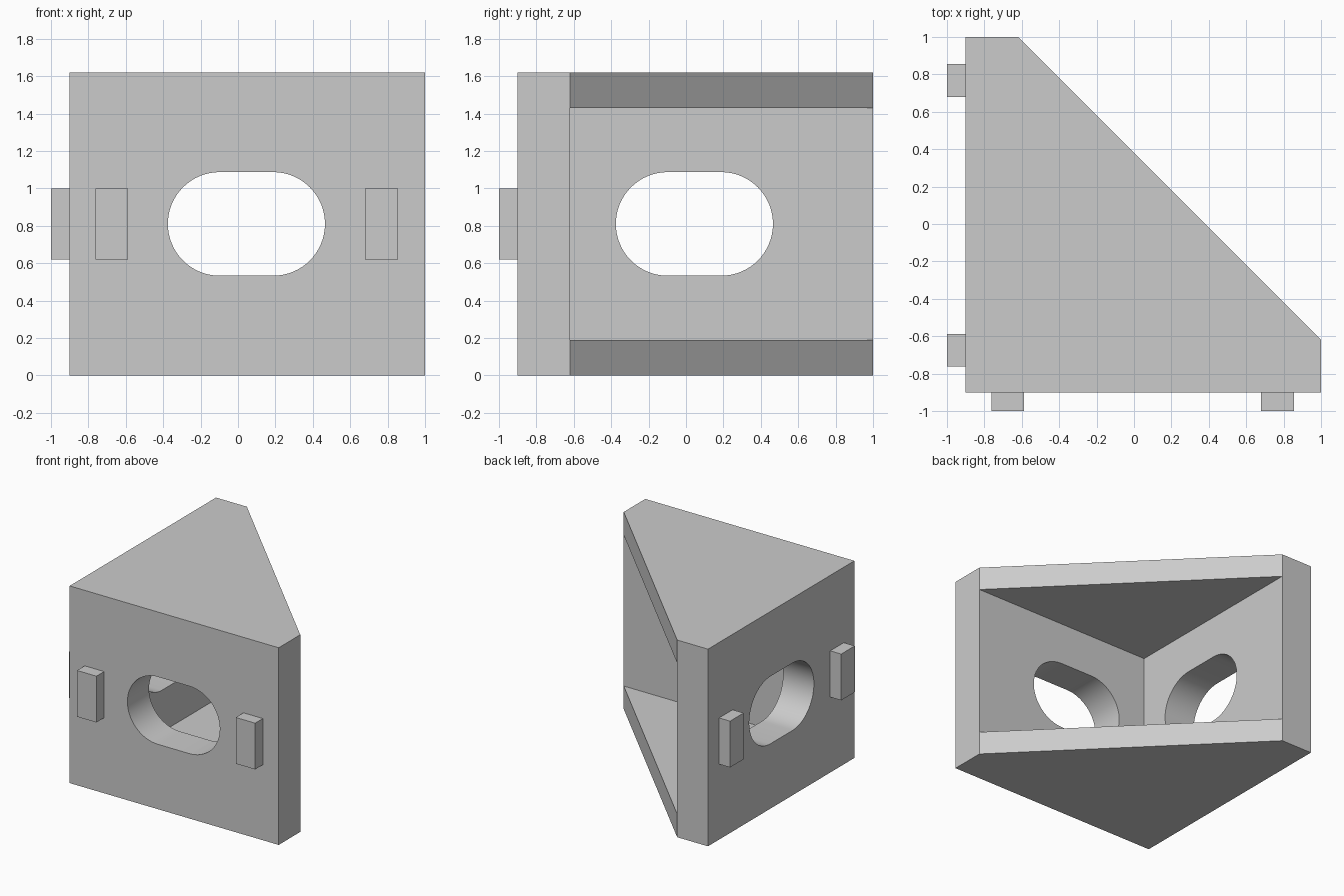
import bpy, bmesh, math
from mathutils import Vector

cube = bpy.data.objects.get("Cube")
if cube:
    bpy.data.objects.remove(cube, do_unlink=True)

grey = bpy.data.materials.new("light_grey")
grey.use_nodes = True
grey.diffuse_color = (0.6, 0.6, 0.6, 1)
grey.node_tree.nodes["Principled BSDF"].inputs["Base Color"].default_value = (0.6, 0.6, 0.6, 1)


def prism(name, points, sweep):
    """Extrude a flat outline along a vector."""
    bm = bmesh.new()
    face = bm.faces.new([bm.verts.new(p) for p in points])
    grown = bmesh.ops.extrude_face_region(bm, geom=[face])["geom"]
    bmesh.ops.translate(bm, vec=Vector(sweep),
                        verts=[v for v in grown if isinstance(v, bmesh.types.BMVert)])
    bmesh.ops.recalc_face_normals(bm, faces=bm.faces)
    mesh = bpy.data.meshes.new(name)
    bm.to_mesh(mesh)
    bm.free()
    mesh.materials.append(grey)
    obj = bpy.data.objects.new(name, mesh)
    bpy.context.collection.objects.link(obj)
    return obj


def place(along, across, z, side):
    """Wall coordinates to world; the side wall mirrors the front wall."""
    return (along, across, z) if side == "front" else (across, along, z)


OUT, IN, END = -0.9, -0.62, 1.0
HEIGHT, PLATE = 1.62, 0.19

# Bracket body with chamfered outline
outline = [(OUT, OUT), (END, OUT), (END, IN), (IN, END), (OUT, END)]
body = prism("bracket_body", [(x, y, 0) for x, y in outline], (0, 0, HEIGHT))

# Triangular pocket between the plates
pocket = prism("pocket_cutter", [(IN, IN, PLATE), (2, IN, PLATE), (IN, 2, PLATE)],
               (0, 0, HEIGHT - 2 * PLATE))
cutters = [pocket]

# Rounded slot through each wall
R, STEPS = 0.277, 32
slot = []
for centre, start in ((0.188, -math.pi / 2), (-0.098, math.pi / 2)):
    for i in range(STEPS + 1):
        a = start + math.pi * i / STEPS
        slot.append((centre + R * math.cos(a), HEIGHT / 2 + R * math.sin(a)))

for side in ("front", "right"):
    cutters.append(prism(side + "_slot_cutter",
                         [place(u, -1.1, z, side) for u, z in slot],
                         place(0, 0.6, 0, side)))
    # Locating tabs
    for label, u in (("near", -0.675), ("far", 0.768)):
        prism(f"{side}_{label}_tab",
              [place(u + dx, -1, z, side) for dx, z in
               ((-0.088, 0.62), (0.088, 0.62), (0.088, 1.0), (-0.088, 1.0))],
              place(0, 0.1, 0, side))

for cutter in cutters:
    mod = body.modifiers.new(cutter.name, "BOOLEAN")
    mod.operation = "DIFFERENCE"
    mod.solver = "EXACT"
    mod.object = cutter

# Apply the cuts and drop the cutters
bpy.ops.object.select_all(action="DESELECT")
body.select_set(True)
bpy.context.view_layer.objects.active = body
for mod in list(body.modifiers):
    bpy.ops.object.modifier_apply(modifier=mod.name)
for cutter in cutters:
    bpy.data.objects.remove(cutter, do_unlink=True)
bpy.ops.object.shade_smooth_by_angle(angle=math.radians(30))
